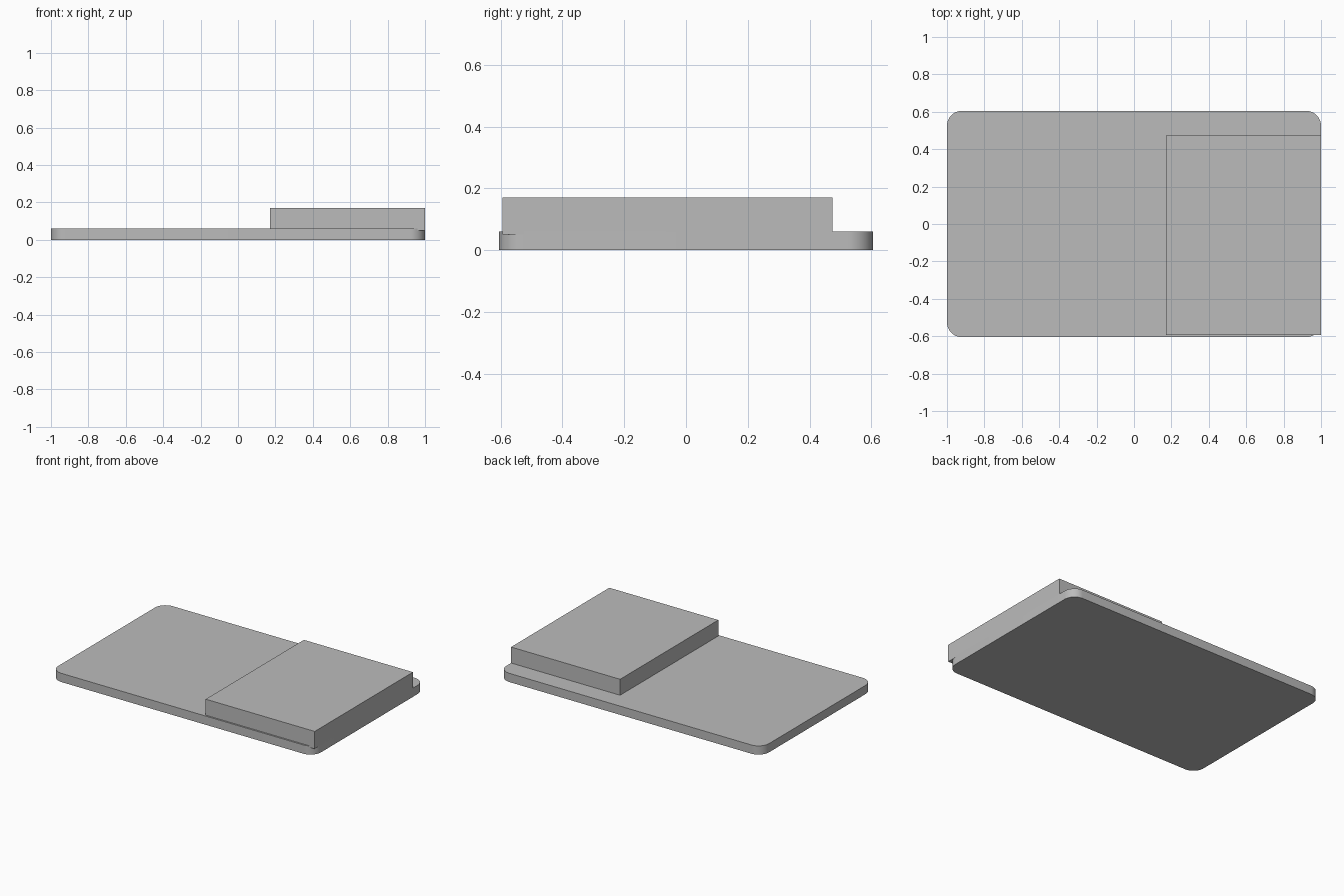
import bpy, bmesh, math
from mathutils import Vector

cube = bpy.data.objects.get("Cube")
if cube:
    bpy.data.objects.remove(cube, do_unlink=True)

# One plain grey for everything
grey = bpy.data.materials.new("plain_grey")
grey.use_nodes = True
colour = (0.5, 0.5, 0.5, 1)
grey.diffuse_color = colour
grey.node_tree.nodes["Principled BSDF"].inputs["Base Color"].default_value = colour


def block(name, low, high, corner=0):
    """Box between two corners, with optionally rounded upright edges."""
    low, high = Vector(low), Vector(high)
    bm = bmesh.new()
    bmesh.ops.create_cube(bm, size=1)
    for v in bm.verts:
        v.co = (low + high) / 2 + v.co * (high - low)
    if corner:
        upright = [e for e in bm.edges
                   if abs(e.verts[0].co.z - e.verts[1].co.z) > 0.01]
        bmesh.ops.bevel(bm, geom=upright, offset=corner, segments=12,
                        profile=0.5, affect='EDGES')
    mesh = bpy.data.meshes.new(name)
    bm.to_mesh(mesh)
    bm.free()
    mesh.materials.append(grey)
    obj = bpy.data.objects.new(name, mesh)
    bpy.context.collection.objects.link(obj)
    return obj


# Thin rounded base slab
base = block("base_slab", (-1, -0.605, 0), (1, 0.605, 0.06), corner=0.08)
bpy.ops.object.select_all(action='DESELECT')
base.select_set(True)
bpy.context.view_layer.objects.active = base
bpy.ops.object.shade_smooth_by_angle(angle=math.radians(30))

# Square-cornered raised block, sunk slightly into the slab
block("raised_block", (0.17, -0.594, 0.05), (1, 0.474, 0.17))
